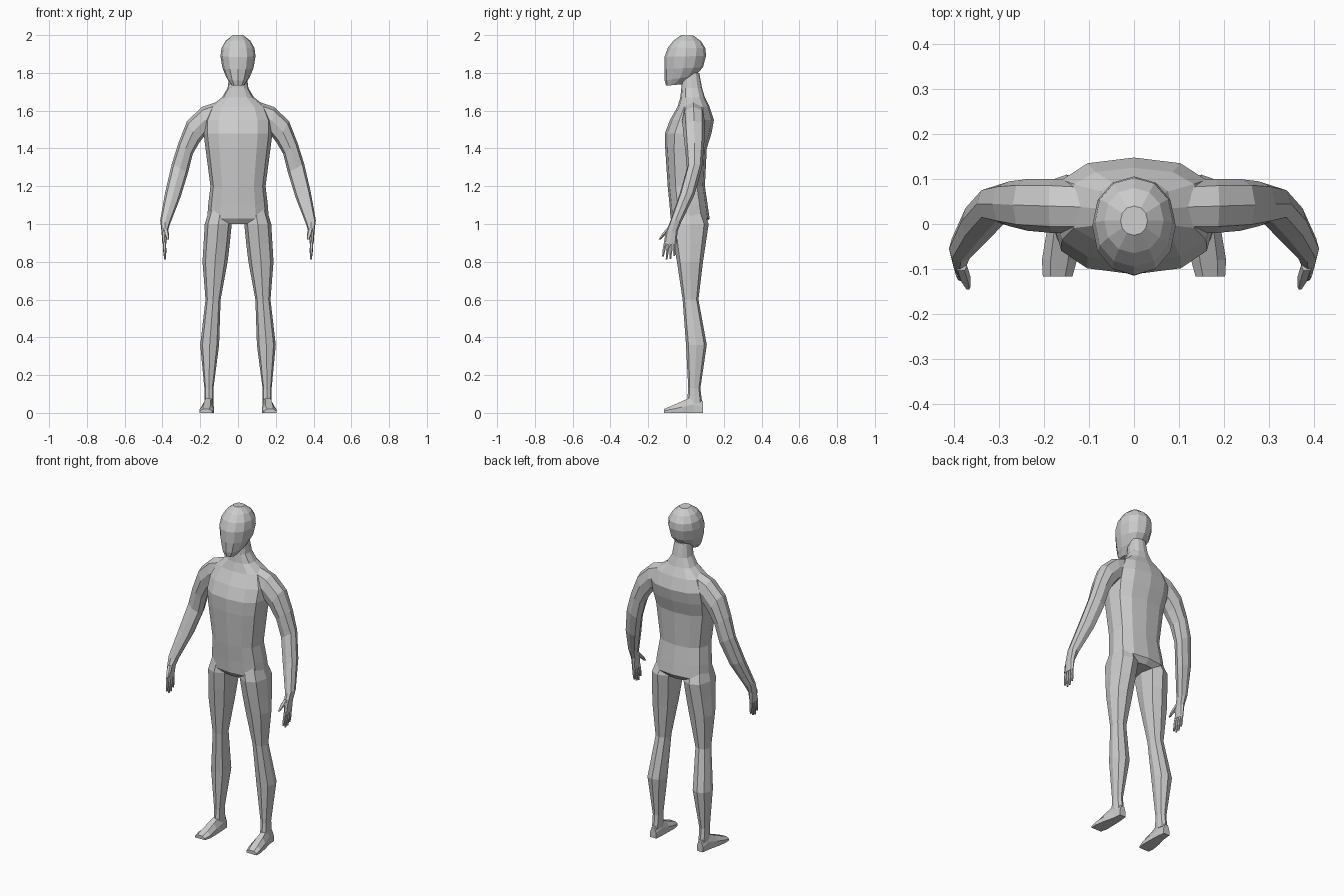
import bpy, bmesh
from math import sin, cos, pi
from mathutils import Vector


def ring(x0, z0, x1, z1, y0, y1, n=8, p=0.8, tilt=0.0):
    """Rounded section spanning (x0,z0)-(x1,z1) and y0-y1; tilt lifts its back edge."""
    c = Vector(((x0 + x1) / 2, (y0 + y1) / 2, (z0 + z1) / 2))
    u = Vector(((x1 - x0) / 2, 0, (z1 - z0) / 2))
    v = Vector((0, (y1 - y0) / 2, tilt / 2))

    def sq(t):
        return 0 if abs(t) < 1e-6 else (1 if t > 0 else -1) * abs(t) ** p

    return [c + u * sq(cos(2 * pi * i / n)) + v * sq(sin(2 * pi * i / n)) for i in range(n)]


def loft(name, rings, mirror=False):
    bm = bmesh.new()
    vs = [[bm.verts.new(q) for q in r] for r in rings]
    n = len(vs[0])
    for a, b in zip(vs, vs[1:]):
        for i in range(n):
            j = (i + 1) % n
            bm.faces.new((a[i], a[j], b[j], b[i]))
    bm.faces.new(vs[0])
    bm.faces.new(vs[-1])
    bmesh.ops.recalc_face_normals(bm, faces=bm.faces)
    me = bpy.data.meshes.new(name)
    bm.to_mesh(me)
    bm.free()
    ob = bpy.data.objects.new(name, me)
    bpy.context.collection.objects.link(ob)
    if mirror:
        ob.modifiers.new("mirror", 'MIRROR')
    return ob


# Torso and neck: height, half width, front, back
torso = [(1.0, .10, -.06, .10), (1.03, .163, -.082, .125), (1.1, .158, -.087, .115),
         (1.2, .146, -.097, .10), (1.4, .172, -.11, .11), (1.48, .182, -.112, .135),
         (1.55, .18, -.085, .148), (1.62, .15, -.045, .125), (1.67, .085, -.03, .10),
         (1.72, .055, -.025, .085), (1.80, .045, -.02, .07)]
loft("torso", [ring(-w, z, w, z, f, b, n=12) for z, w, f, b in torso])

# Head: front y, front z, back y, back z, half width
head = [(-.105, 1.732, -.02, 1.74, .035), (-.113, 1.76, .05, 1.785, .06),
        (-.115, 1.82, .09, 1.83, .082), (-.114, 1.885, .106, 1.89, .093),
        (-.095, 1.935, .103, 1.93, .087), (-.065, 1.972, .08, 1.967, .066),
        (-.025, 2.0, .04, 1.997, .03)]
loft("head", [ring(-w, (zf + zb) / 2, w, (zf + zb) / 2, f, b, n=12, p=0.95, tilt=zb - zf)
              for f, zf, b, zb, w in head])

# Legs: height, inner x, outer x, front, back
leg = [(1.1, .03, .145, -.06, .08), (1.0, .033, .176, -.08, .12), (.9, .043, .182, -.065, .105),
       (.8, .055, .188, -.048, .09), (.6, .092, .172, -.018, .066), (.36, .10, .20, 0, .11),
       (.13, .13, .178, .012, .076), (.05, .13, .178, .005, .086)]
loft("legs", [ring(a, z, b, z, f, k) for z, a, b, f, k in leg], mirror=True)

# Feet: y, inner x, outer x, height
foot = [(.09, .135, .175, .06), (.04, .13, .18, .09), (-.02, .128, .195, .062),
        (-.08, .127, .205, .036), (-.117, .137, .203, .02)]
loft("feet", [[Vector((x, y, z)) for x, z in
               ((a, 0), (b, 0), (b, h * .5), (b - (b - a) * .25, h), (a + (b - a) * .25, h), (a, h * .5))]
              for y, a, b, h in foot], mirror=True)

# Arms and palms: outer x, z, inner x, z, front, back
arm = [(.10, 1.65, .10, 1.52, -.02, .095), (.19, 1.62, .175, 1.47, -.02, .10),
       (.27, 1.545, .205, 1.43, -.015, .10), (.315, 1.43, .24, 1.37, -.005, .095),
       (.35, 1.32, .265, 1.27, .005, .085), (.385, 1.17, .305, 1.14, -.035, .045),
       (.412, 1.02, .36, 1.0, -.085, -.025), (.405, .96, .372, .96, -.107, -.045),
       (.40, .895, .38, .895, -.118, -.05)]
loft("arms", [ring(*a) for a in arm], mirror=True)


# Fingers and thumbs: start and end as (x, y, z), start and end radius
def digit(name, a, b, r0, r1):
    mid = [(s + t) / 2 for s, t in zip(a, b)]
    loft(name, [ring(x - r, z, x + r, z, y - r, y + r, n=6)
                for (x, y, z), r in ((a, r0), (mid, r0), (b, r1))], mirror=True)


for i, (ys, ye, ze) in enumerate([(-.109, -.122, .828), (-.093, -.103, .812),
                                  (-.077, -.083, .815), (-.061, -.062, .83)]):
    digit(f"finger_{i + 1}", (.39, ys, .905), (.386, ye, ze), .0085, .005)
digit("thumb", (.385, -.092, .975), (.37, -.14, .918), .013, .006)
